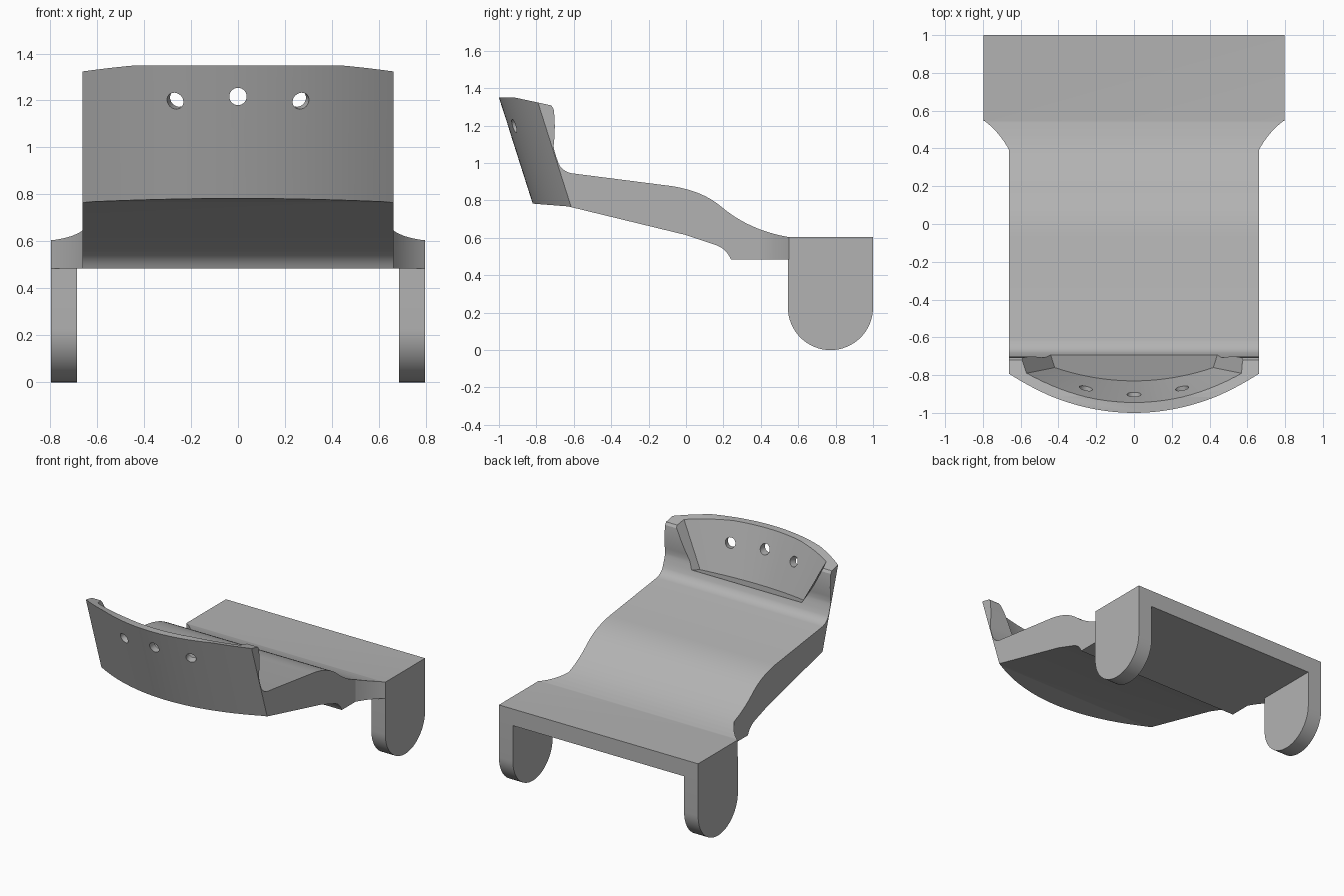
import bpy, bmesh, math

cube = bpy.data.objects.get("Cube")
if cube:
    bpy.data.objects.remove(cube, do_unlink=True)

grey = bpy.data.materials.new("plain_grey")
grey.use_nodes = True
COLOUR = (0.45, 0.45, 0.45, 1)
grey.diffuse_color = COLOUR
grey.node_tree.nodes["Principled BSDF"].inputs["Base Color"].default_value = COLOUR


def loft(name, ring_a, ring_b):
    """Closed solid between two rings with the same number of points."""
    bm = bmesh.new()
    a = [bm.verts.new(p) for p in ring_a]
    b = [bm.verts.new(p) for p in ring_b]
    bm.faces.new(a)
    bm.faces.new(b)
    for i in range(len(a)):
        j = (i + 1) % len(a)
        bm.faces.new((a[i], a[j], b[j], b[i]))
    bmesh.ops.recalc_face_normals(bm, faces=bm.faces)
    mesh = bpy.data.meshes.new(name)
    bm.to_mesh(mesh)
    bm.free()
    mesh.materials.append(grey)
    obj = bpy.data.objects.new(name, mesh)
    bpy.context.collection.objects.link(obj)
    return obj


def extrude_x(name, profile, x0, x1):
    return loft(name, [(x0, y, z) for y, z in profile], [(x1, y, z) for y, z in profile])


def bezier(p, c, q, n=10):
    ts = [i / n for i in range(n + 1)]
    return [tuple((1 - t) ** 2 * a + 2 * t * (1 - t) * b + t * t * d
                  for a, b, d in zip(p, c, q)) for t in ts]


def select_only(obj):
    bpy.ops.object.select_all(action='DESELECT')
    obj.select_set(True)
    bpy.context.view_layer.objects.active = obj


def boolean(obj, tool, operation):
    mod = obj.modifiers.new(operation.lower(), 'BOOLEAN')
    mod.object, mod.operation, mod.solver = tool, operation, 'EXACT'
    select_only(obj)
    bpy.ops.object.modifier_apply(modifier=mod.name)
    bpy.data.objects.remove(tool, do_unlink=True)


HALF, WIDE = 0.663, 0.797
LEAN = 0.318          # forward lean of the front wall per unit of height

# Side profile: rear plate, S-shaped deck, fillet and upright front
profile = [(1, 0.485), (1, 0.605)]
profile += bezier((0.545, 0.605), (0.34, 0.64), (0.19, 0.765))
profile += bezier((0.19, 0.765), (0.09, 0.852), (-0.08, 0.877))[1:]
profile += bezier((-0.61, 0.945), (-0.66, 0.955), (-0.68, 0.995), 8)
profile += bezier((-0.68, 0.995), (-0.705, 1.06), (-0.708, 1.09), 4)[1:]
profile += bezier((-0.708, 1.09), (-0.695, 1.2), (-0.708, 1.29), 6)[1:]
profile += [(-0.72, 1.308), (-0.915, 1.35), (-1.1, 1.35)]
profile += [(-1.1, 0.805), (-0.63, 0.768), (0, 0.615)]
profile += bezier((0.15, 0.565), (0.215, 0.545), (0.24, 0.485), 8)
body = extrude_x("bracket_body", profile, -0.9, 0.9)


# Plan outline: wide rear, flared neck, bowed and leaning front
def outline(z):
    flare = bezier((WIDE, 0.55), (0.715, 0.49), (HALF, 0.395))
    bow = [HALF * (1 - i / 20) for i in range(41)]
    front = -1 + LEAN * (1.35 - z)
    pts = [(WIDE, 1.1)] + flare
    pts += [(x, front + 0.2 * (x / HALF) ** 2) for x in bow]
    pts += [(-x, y) for x, y in reversed(flare)] + [(-WIDE, 1.1)]
    return [(x, y, z) for x, y in pts]


boolean(body, loft("outline_cutter", outline(0.3), outline(1.5)), 'INTERSECT')


# Flared pocket behind the front wall
def pocket(z, width, back, floor_slope):
    ring = [(back, -0.6, z + floor_slope * 0.23)]
    for i in range(25):
        x = width * (1 - i / 12)
        sag = x * x / 2.28
        zz = z + floor_slope * sag
        ring.append((x, -0.945 + LEAN * (1.35 - zz) + sag, zz))
    return ring + [(-back, -0.6, z + floor_slope * 0.23)]


boolean(body, loft("pocket_cutter", pocket(0.99, 0.42, 0.47, 0.28),
                   pocket(1.45, 0.63, 0.72, 0)), 'DIFFERENCE')

# Three holes through the front wall, fanned along the bow
for x, y, z, rise in ((-0.265, -0.91, 1.2, 0.2), (0, -0.93, 1.217, 0), (0.265, -0.91, 1.2, 0.2)):
    rings = []
    for t in (-0.12, 0.12):
        cx, cy, cz = x * (1 - t), y + t, z + rise * t
        rings.append([(cx + 0.037 * math.cos(a), cy, cz + 0.037 * math.sin(a))
                      for a in (i * math.tau / 24 for i in range(24))])
    boolean(body, loft("hole_cutter", *rings), 'DIFFERENCE')

# Rounded legs under the rear plate
R = 0.2275
leg_shape = [(1, 0.485), (0.545, 0.485)]
leg_shape += [(0.7725 - R * math.cos(a), R - R * math.sin(a))
              for a in (i * math.pi / 32 for i in range(33))]
parts = [body]
for name, side in (("left_leg", 1), ("right_leg", -1)):
    parts.append(extrude_x(name, leg_shape, side * 0.685, side * WIDE))

for obj in parts:
    select_only(obj)
    bpy.ops.object.shade_smooth_by_angle(angle=math.radians(25))
